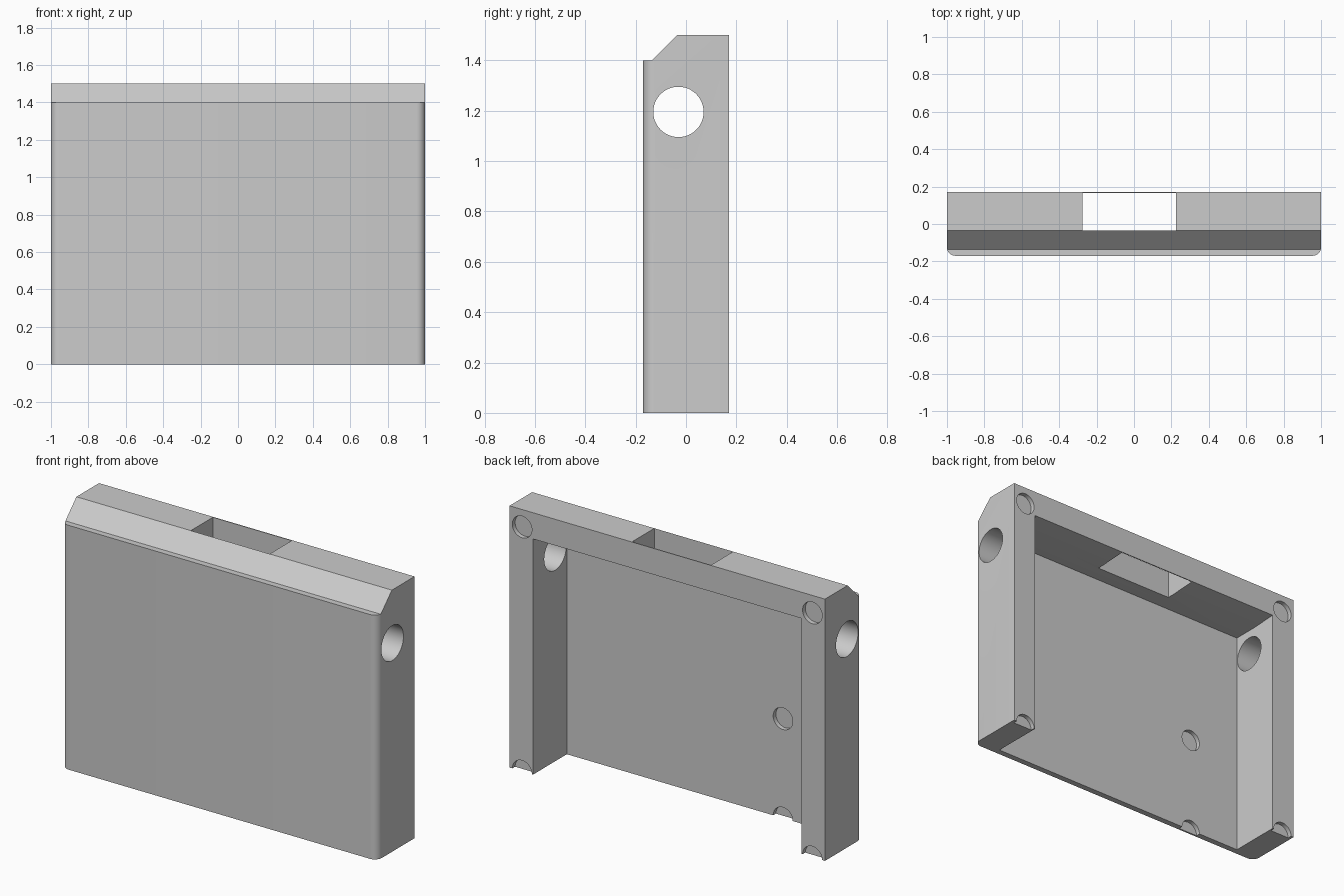
import bpy, bmesh, math
from mathutils import Matrix, Vector

old = bpy.data.objects.get("Cube")
if old:
    bpy.data.objects.remove(old, do_unlink=True)

# Main dimensions
HALF_W, HALF_D, HEIGHT = 1.0, 0.17, 1.5
WALL = 0.15          # side and top walls
PLATE_Y = -0.135     # inner face of the front plate
ROUND = 0.045        # front vertical edge radius


def make_object(name, bm):
    bmesh.ops.recalc_face_normals(bm, faces=bm.faces)
    mesh = bpy.data.meshes.new(name)
    bm.to_mesh(mesh)
    bm.free()
    obj = bpy.data.objects.new(name, mesh)
    bpy.context.collection.objects.link(obj)
    return obj


def prism(name, points, offset):
    """Extrude a closed 3D outline along an offset."""
    bm = bmesh.new()
    face = bm.faces.new([bm.verts.new(p) for p in points])
    out = bmesh.ops.extrude_face_region(bm, geom=[face])
    moved = [v for v in out["geom"] if isinstance(v, bmesh.types.BMVert)]
    bmesh.ops.translate(bm, verts=moved, vec=Vector(offset))
    return make_object(name, bm)


def side_prism(name, profile, half_width):
    """Extrude a (y, z) profile across the width."""
    return prism(name, [(-half_width, y, z) for y, z in profile],
                 (2 * half_width, 0, 0))


def cylinder(name, center, radius, length, axis):
    bm = bmesh.new()
    turn = Matrix.Rotation(math.pi / 2, 4, "Y" if axis == "X" else "X")
    bmesh.ops.create_cone(bm, cap_ends=True, segments=48, radius1=radius,
                          radius2=radius, depth=length,
                          matrix=Matrix.Translation(center) @ turn)
    return make_object(name, bm)


# Case block with rounded front vertical edges
outline = [(HALF_W, HALF_D, 0), (-HALF_W, HALF_D, 0)]
for side, start in ((-1, math.pi), (1, 1.5 * math.pi)):
    for i in range(9):
        a = start + i * math.pi / 16
        outline.append((side * (HALF_W - ROUND) + ROUND * math.cos(a),
                        -HALF_D + ROUND + ROUND * math.sin(a), 0))
case = prism("case", outline, (0, 0, HEIGHT))

cutters = []

# Sloped front top edge with a narrow ledge
cutters.append(side_prism("slope_cutter", [
    (-0.3, 1.4), (PLATE_Y, 1.4), (0.065, 1.6), (-0.3, 1.6)], 1.2))

# Cavity, open at the back and the bottom
cutters.append(side_prism("cavity_cutter", [
    (PLATE_Y, -0.1), (PLATE_Y, 1.34), (0.01, 1.34),
    (HALF_D, 1.35), (0.3, 1.35), (0.3, -0.1)], HALF_W - WALL))

# Rectangular slot in the top wall
cutters.append(prism("slot_cutter", [
    (-0.275, -0.035, 1.25), (0.225, -0.035, 1.25),
    (0.225, 0.165, 1.25), (-0.275, 0.165, 1.25)], (0, 0, 0.4)))

# Round opening through both side walls
cutters.append(cylinder("side_hole_cutter", (0, -0.03, 1.195), 0.1, 2.4, "X"))

# Shallow round pockets on the back rim and the front plate
pockets = [(s * 0.92, HALF_D, z) for s in (-1, 1) for z in (0, 1.4)]
pockets += [(-0.52, PLATE_Y, z) for z in (0, 0.57)]
for p in pockets:
    cutters.append(cylinder("pocket_cutter", p, 0.062, 0.05, "Y"))

# Cut everything, then drop the cutters
bpy.ops.object.select_all(action="DESELECT")
bpy.context.view_layer.objects.active = case
case.select_set(True)
for cutter in cutters:
    cutter.hide_render = True
    mod = case.modifiers.new(cutter.name, "BOOLEAN")
    mod.operation = "DIFFERENCE"
    mod.solver = "EXACT"
    mod.object = cutter
    bpy.ops.object.modifier_apply(modifier=mod.name)
    bpy.data.objects.remove(cutter, do_unlink=True)

# Plain grey material
grey = bpy.data.materials.new("light_grey")
grey.use_nodes = True
color = (0.6, 0.6, 0.6, 1)
grey.diffuse_color = color
grey.node_tree.nodes["Principled BSDF"].inputs["Base Color"].default_value = color
case.data.materials.clear()
case.data.materials.append(grey)

bpy.ops.object.shade_smooth_by_angle(angle=math.radians(30))
